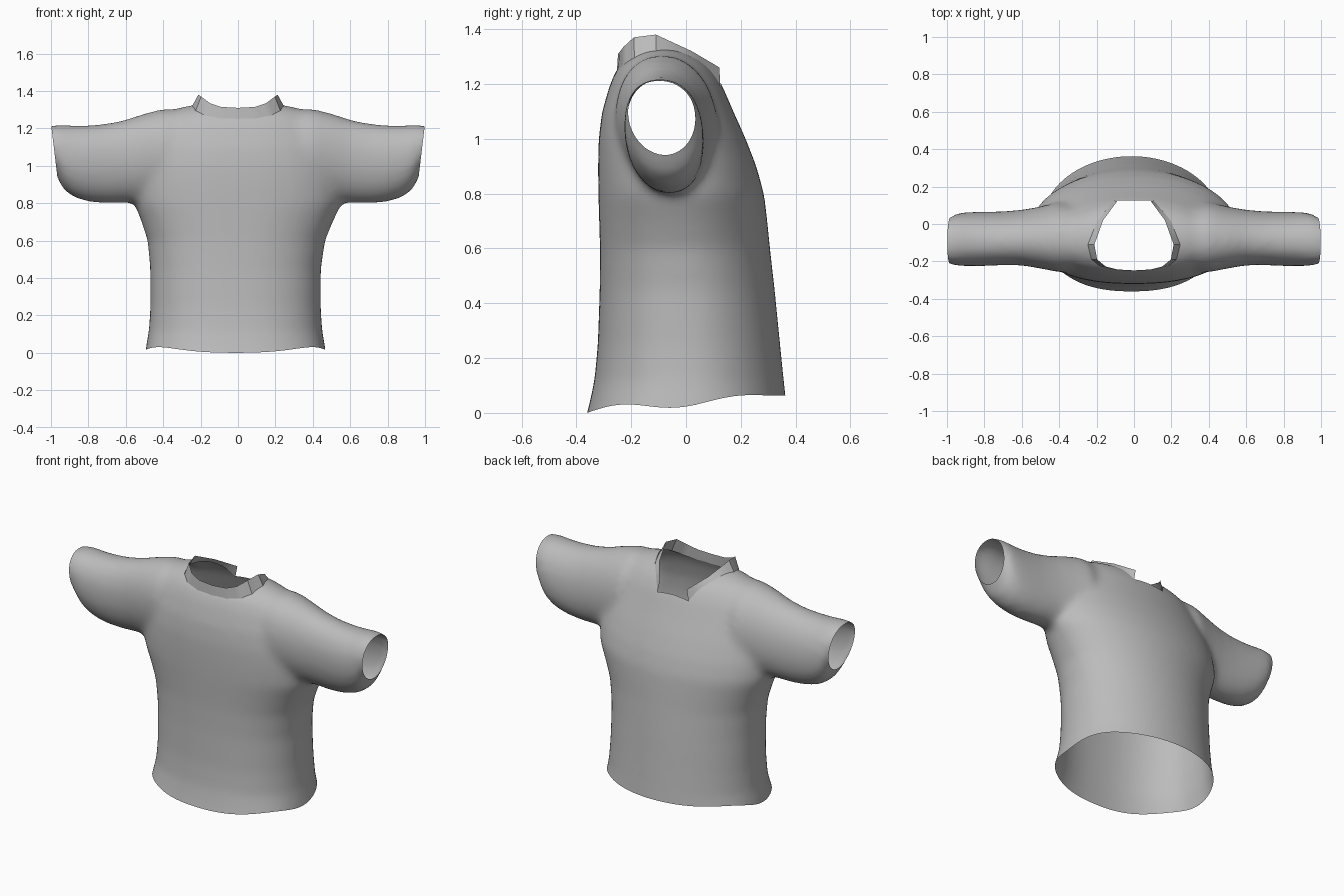
import bpy, bmesh, math
from mathutils import Vector
from mathutils.bvhtree import BVHTree

default_cube = bpy.data.objects.get("Cube")
if default_cube:
    bpy.data.objects.remove(default_cube, do_unlink=True)

fabric = bpy.data.materials.new("grey_fabric")
fabric.use_nodes = True
grey = (0.5, 0.5, 0.5, 1)
fabric.diffuse_color = grey
fabric.node_tree.nodes["Principled BSDF"].inputs["Base Color"].default_value = grey

SIDES = 48


def add_object(name, bm):
    mesh = bpy.data.meshes.new(name)
    bm.to_mesh(mesh)
    bm.free()
    mesh.materials.append(fabric)
    obj = bpy.data.objects.new(name, mesh)
    bpy.context.collection.objects.link(obj)
    return obj


def oval(front, back):
    """Unit superellipse outline with its own fullness at front and back."""
    for i in range(SIDES):
        a = math.tau * i / SIDES
        c, s = math.cos(a), math.sin(a)
        power = 2 / (front if s < 0 else back)
        yield math.copysign(abs(c) ** power, c), math.copysign(abs(s) ** power, s)


def loft(bm, rings):
    """Closed tube through a list of point rings."""
    loops = [[bm.verts.new(p) for p in ring] for ring in rings]
    for a, b in zip(loops, loops[1:]):
        for i in range(SIDES):
            j = (i + 1) % SIDES
            bm.faces.new((a[i], a[j], b[j], b[i]))
    bm.faces.new(loops[0][::-1])
    bm.faces.new(loops[-1])


def lean(z):
    """Slight sideways drift of the lower torso."""
    return -0.013 * min(1, max(0, (0.8 - z) / 0.3))


# Torso: height, half width, front y, back y
torso = [
    (-0.08, 0.50, -0.385, 0.378), (0.03, 0.482, -0.353, 0.368),
    (0.12, 0.464, -0.334, 0.357), (0.25, 0.456, -0.322, 0.344),
    (0.45, 0.457, -0.315, 0.324), (0.6, 0.475, -0.314, 0.307),
    (0.7, 0.512, -0.317, 0.297), (0.8, 0.555, -0.32, 0.285),
    (0.9, 0.555, -0.321, 0.257), (1.0, 0.54, -0.319, 0.218),
    (1.1, 0.51, -0.306, 0.173), (1.2, 0.46, -0.277, 0.13),
    (1.26, 0.41, -0.25, 0.093), (1.3, 0.35, -0.21, 0.047),
    (1.328, 0.24, -0.16, -0.01)]

# Sleeve: distance from centre, bottom z, top z, front y, back y
sleeve = [
    (0.2, 0.9, 1.30, -0.235, 0.08), (0.4, 0.81, 1.305, -0.257, 0.118),
    (0.5, 0.805, 1.28, -0.238, 0.092), (0.6, 0.802, 1.247, -0.222, 0.073),
    (0.7, 0.798, 1.226, -0.222, 0.064), (0.8, 0.807, 1.217, -0.227, 0.062),
    (0.88, 0.832, 1.216, -0.227, 0.062), (0.935, 0.875, 1.22, -0.225, 0.06),
    (0.965, 0.935, 1.222, -0.22, 0.052), (0.985, 0.985, 1.215, -0.207, 0.033),
    (1.04, 1.01, 1.21, -0.203, 0.027)]

bm = bmesh.new()
loft(bm, [[(lean(z) + w * c, (f + b) / 2 + (b - f) / 2 * s, z) for c, s in oval(2.35, 2)]
          for z, w, f, b in torso])
for side in (-1, 1):
    rings = []
    for x, lo, hi, f, b in sleeve:
        ring = []
        for c, s in oval(2.1, 2.1):
            z = (lo + hi) / 2 + (hi - lo) / 2 * s
            drape = 0.07 * (1.05 - z)
            ring.append((side * x, (f + b) / 2 + (b - f) / 2 * c + drape, z))
        rings.append(ring)
    loft(bm, rings)
bmesh.ops.recalc_face_normals(bm, faces=bm.faces)
shirt = add_object("shirt_body", bm)

# Merge torso and sleeves into one cloth surface and soften the seams
remesh = shirt.modifiers.new("merge", 'REMESH')
remesh.mode = 'VOXEL'
remesh.voxel_size = 0.018
soften = shirt.modifiers.new("soften", 'SMOOTH')
soften.factor = 0.5
soften.iterations = 18
graph = bpy.context.evaluated_depsgraph_get()
merged = bpy.data.meshes.new_from_object(shirt.evaluated_get(graph))
shirt.modifiers.clear()

bm = bmesh.new()
bm.from_mesh(merged)
bpy.data.meshes.remove(merged)
surface = BVHTree.FromBMesh(bm)


def cut(point, normal, faces=None, clear=False):
    faces = list(faces or bm.faces)
    geom = set(faces)
    for f in faces:
        geom.update(f.verts, f.edges)
    bmesh.ops.bisect_plane(bm, geom=list(geom), dist=1e-5, plane_co=point,
                           plane_no=normal, clear_outer=clear)


# Open hem and cuffs
cut((0, -0.36, 0.003), (0, 0.09, -1), clear=True)
for side in (-1, 1):
    cut((side * 0.998, 0, 1.21), (side, 0, -0.12), clear=True)

# Gentle wave along the hem
for v in bm.verts:
    if v.co.z < 0.12:
        wave = math.cos(math.tau * (v.co.y + 0.02) / 0.44)
        v.co.z = max(0, v.co.z - 0.018 * wave * (1 - v.co.z / 0.12))

# Collar: paired lower and upper edge points, from centre front to open back
lower = [(0, -0.252, 1.24), (0.1, -0.247, 1.25), (0.18, -0.227, 1.275),
         (0.228, -0.188, 1.303), (0.247, -0.11, 1.315), (0.195, 0.02, 1.27),
         (0.105, 0.125, 1.21)]
upper = [(0, -0.248, 1.31), (0.09, -0.243, 1.315), (0.15, -0.228, 1.335),
         (0.197, -0.19, 1.37), (0.212, -0.11, 1.38), (0.165, 0.02, 1.32),
         (0.09, 0.122, 1.26)]


def mirrored(path):
    return [Vector((-x, y, z)) for x, y, z in path[:0:-1]] + [Vector(p) for p in path]


def refine(path, steps=4):
    fine = [a.lerp(b, i / steps) for a, b in zip(path, path[1:]) for i in range(steps)]
    return fine + [path[-1]]


# Cut the neck opening along the lower collar edge
outline = mirrored(lower)
walls = []
for a, b in zip(outline, outline[1:] + outline[:1]):
    walls.append((a, Vector((b.y - a.y, a.x - b.x, 0)).normalized()))
for point, normal in walls:
    near = [f for f in bm.faces if f.calc_center_median().z > 1.12
            and abs(f.calc_center_median().x) < 0.32]
    cut(point, normal, near)
hole = []
for f in bm.faces:
    c = f.calc_center_median()
    if c.z > 1.12 and all((c - p).dot(n) < 0 for p, n in walls):
        hole.append(f)
bmesh.ops.delete(bm, geom=hole, context='FACES')
bm.to_mesh(shirt.data)
bm.free()

# Collar band, its lower edge resting on the cloth
bm = bmesh.new()
low = []
for p in refine(outline):
    hit = surface.ray_cast(Vector((p.x, p.y, 2)), Vector((0, 0, -1)))[0]
    low.append(bm.verts.new((p.x, p.y, hit.z - 0.004 if hit else p.z)))
top = [bm.verts.new(p) for p in refine(mirrored(upper))]
for i in range(len(low) - 1):
    bm.faces.new((low[i], low[i + 1], top[i + 1], top[i]))
collar = add_object("collar", bm)

# Shading
bpy.ops.object.select_all(action='DESELECT')
for obj in (shirt, collar):
    obj.select_set(True)
bpy.context.view_layer.objects.active = shirt
bpy.ops.object.shade_smooth_by_angle(angle=math.radians(30))
